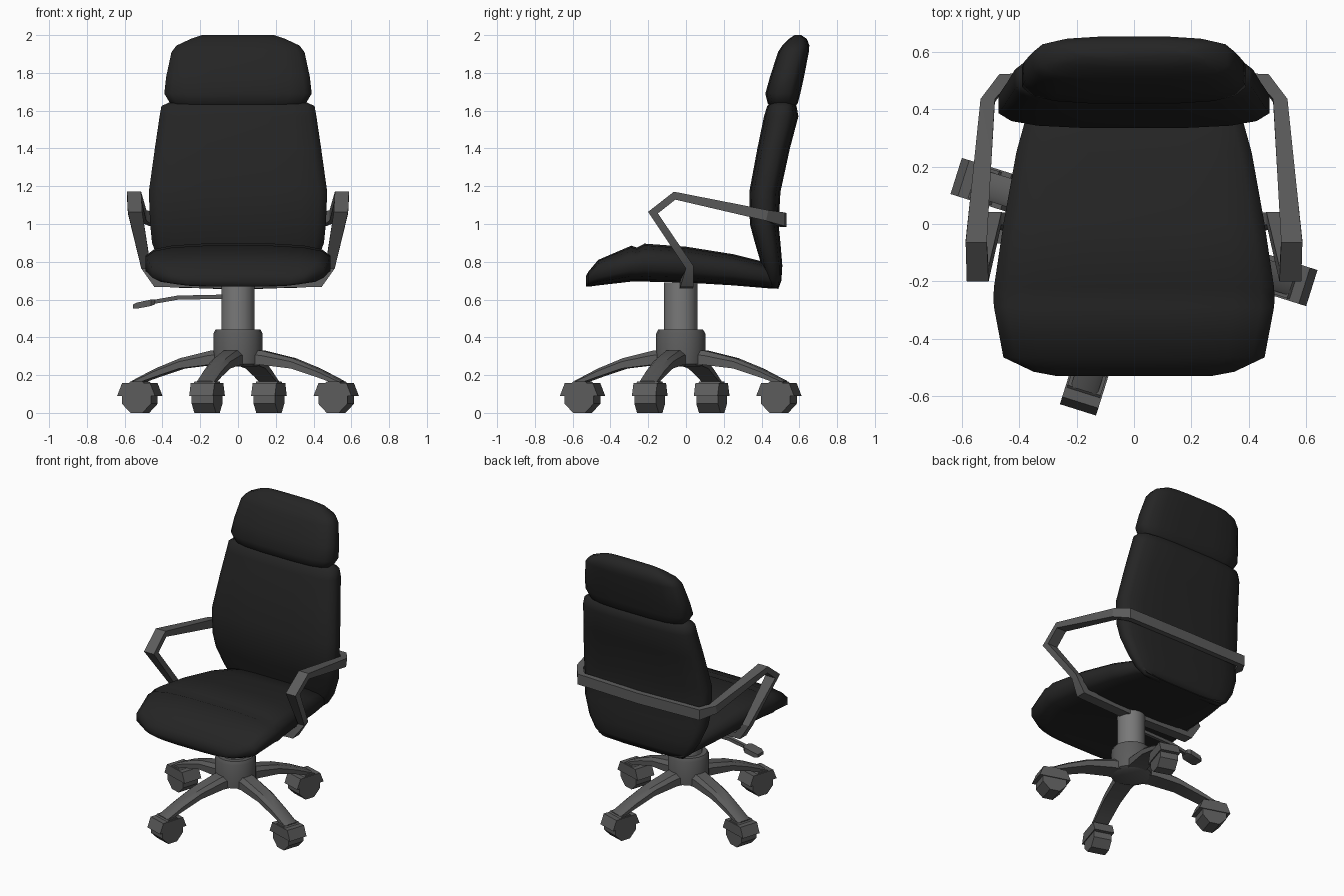
import bpy, bmesh, math
from mathutils import Vector, Matrix

if "Cube" in bpy.data.objects:
    bpy.data.objects.remove(bpy.data.objects["Cube"])


def material(name, v):
    m = bpy.data.materials.new(name)
    m.diffuse_color = (v, v, v, 1)
    m.use_nodes = True
    m.node_tree.nodes["Principled BSDF"].inputs["Base Color"].default_value = m.diffuse_color
    return m


FABRIC = material("black fabric", 0.018)
FRAME = material("dark grey plastic", 0.105)
STEEL = material("grey steel", 0.19)
CY = -0.028  # centre of the base along y


def loft(name, rings, mat, angle=40, caps=True, matrix=None):
    """Skin a list of equal-length point rings into one object."""
    bm = bmesh.new()
    vs = [[bm.verts.new(p) for p in r] for r in rings]
    n = len(rings[0])
    for a, b in zip(vs, vs[1:]):
        for i in range(n):
            j = (i + 1) % n
            bm.faces.new((a[i], a[j], b[j], b[i]))
    if caps:
        bm.faces.new(vs[0])
        bm.faces.new(vs[-1])
    bmesh.ops.recalc_face_normals(bm, faces=bm.faces)
    if matrix:
        bm.transform(matrix)
    me = bpy.data.meshes.new(name)
    bm.to_mesh(me)
    bm.free()
    me.materials.append(mat)
    ob = bpy.data.objects.new(name, me)
    bpy.context.collection.objects.link(ob)
    bpy.ops.object.select_all(action='DESELECT')
    ob.select_set(True)
    bpy.context.view_layer.objects.active = ob
    bpy.ops.object.shade_smooth_by_angle(angle=math.radians(angle))
    return ob


def oval(w, lo, hi, n=16, e=0.6):
    """Rounded-box cross-section: half width w, from lo to hi."""
    pts = []
    for i in range(n):
        a = 2 * math.pi * (i + 0.5) / n
        c, s = math.cos(a), math.sin(a)
        pts.append((w * math.copysign(abs(c) ** e, c) / 0.988,
                    (lo + hi) / 2 + (hi - lo) / 2 * math.copysign(abs(s) ** e, s) / 0.988))
    return pts


def turned(name, profile, mat, n=16):
    """Lathe (radius, z) points around the base centre."""
    return loft(name, [[(r * math.cos(2 * math.pi * i / n), CY + r * math.sin(2 * math.pi * i / n), z)
                        for i in range(n)] for r, z in profile], mat)


def box_ring(c, u, v):
    c, u, v = Vector(c), Vector(u), Vector(v)
    return [c + u + v, c - u + v, c - u - v, c + u - v]


# Seat: sections along y as (y, half width, bottom, top)
seat = [(-0.53, 0.27, 0.67, 0.725), (-0.515, 0.35, 0.668, 0.75), (-0.465, 0.455, 0.675, 0.81),
        (-0.29, 0.488, 0.695, 0.885), (-0.26, 0.49, 0.695, 0.875), (-0.22, 0.488, 0.695, 0.896),
        (0.0, 0.455, 0.69, 0.88), (0.25, 0.41, 0.675, 0.84), (0.43, 0.36, 0.66, 0.795),
        (0.49, 0.33, 0.657, 0.74)]
loft("seat", [[(x, y, z) for x, z in oval(w, b, t)] for y, w, b, t in seat], FABRIC, 80)

# Backrest and headrest: sections along z as (z, half width, front, back)
back = [(0.66, 0.31, 0.45, 0.49), (0.70, 0.36, 0.425, 0.505), (0.78, 0.41, 0.40, 0.51),
        (0.90, 0.455, 0.365, 0.50), (1.0, 0.465, 0.338, 0.49), (1.17, 0.472, 0.335, 0.50),
        (1.4, 0.44, 0.378, 0.55), (1.57, 0.415, 0.413, 0.595), (1.625, 0.405, 0.43, 0.585),
        (1.645, 0.36, 0.455, 0.56)]
head = [(1.615, 0.32, 0.455, 0.57), (1.64, 0.36, 0.432, 0.592), (1.69, 0.39, 0.42, 0.605),
        (1.78, 0.38, 0.445, 0.625), (1.91, 0.352, 0.487, 0.65), (1.945, 0.325, 0.51, 0.653),
        (1.98, 0.25, 0.545, 0.64), (2.0, 0.19, 0.575, 0.61)]
for name, secs in (("backrest", back), ("headrest", head)):
    loft(name, [[(x, y, z) for x, y in oval(w, f, b)] for z, w, f, b in secs], FABRIC, 80)

# Arm loop: under the seat, up, over the armrest and behind the back (centre, half width, half thickness)
arm = [((0, 0, 0.675), (0, 0, -0.018), (0, 0.035, 0)),
       ((0.425, 0.005, 0.685), (0.018, 0, -0.018), (0, 0.035, 0)),
       ((0.487, 0.02, 0.77), (0.025, 0, 0), (0, 0.021, 0.006)),
       ((0.545, -0.175, 1.06), (0.038, 0, 0), (0, 0.026, -0.004)),
       ((0.55, -0.06, 1.15), (0.037, 0, 0), (0, 0.004, -0.021)),
       ((0.51, 0.43, 1.045), (0.025, 0, 0), (0, -0.006, -0.028)),
       ((0.455, 0.505, 1.025), (0.014, 0.018, 0), (0, 0, -0.036)),
       ((0, 0.515, 1.02), (0, 0.018, 0), (0, 0, -0.036))]
arms = loft("arm_loop", [box_ring(*s) for s in arm], FRAME, 25, caps=False)
arms.modifiers.new("mirror", 'MIRROR')

# Central column and hub
turned("gas_column", [(0.088, 0.42), (0.088, 0.69)], STEEL)
turned("hub", [(0.10, 0.245), (0.13, 0.26), (0.13, 0.42), (0.118, 0.442)], FRAME)

# Height lever
rod = [(0, 0.617), (-0.32, 0.61), (-0.45, 0.587)]
loft("lever_rod", [box_ring((x, CY, z), (0, 0.011, 0), (0, 0, 0.011)) for x, z in rod], FRAME, 25)
paddle = [(-0.44, 0.587, 0.025, 0.012), (-0.46, 0.583, 0.04, 0.017),
          (-0.535, 0.568, 0.04, 0.016), (-0.555, 0.564, 0.03, 0.01)]
loft("lever_paddle", [box_ring((x, CY, z), (0, w, 0), (0, 0, h)) for x, z, w, h in paddle], FRAME, 25)

# Four legs with casters, built along +x then turned into place
leg = [(0.04, 0.25, 0.335, 0.065), (0.14, 0.255, 0.33, 0.06), (0.31, 0.235, 0.29, 0.055),
       (0.45, 0.19, 0.235, 0.05), (0.58, 0.145, 0.17, 0.048)]
hood = [(-0.105, 0.09), (-0.078, 0.157), (0.078, 0.157), (0.105, 0.09)]
R = 0.545
for k in range(4):
    m = Matrix.Translation((0, CY, 0)) @ Matrix.Rotation(math.radians(-17.5 + 90 * k), 4, 'Z')
    loft(f"leg_{k + 1}", [[(x, -w, b), (x, w, b), (x, w, (b + 2 * t) / 3), (x, w * 0.6, t),
                          (x, -w * 0.6, t), (x, -w, (b + 2 * t) / 3)] for x, b, t, w in leg],
         FRAME, 30, matrix=m)
    loft(f"caster_hood_{k + 1}", [[(R + x, y, z) for x, z in hood] for y in (-0.066, 0.066)],
         FRAME, 25, matrix=m)
    wheel = [(R + 0.087 * math.cos(a), 0.083 + 0.09 * math.sin(a))
             for a in (math.pi * (i + 0.5) / 4 for i in range(8))]
    loft(f"caster_wheel_{k + 1}", [[(x, y, z) for x, z in wheel] for y in (-0.06, 0.06)],
         FRAME, 25, matrix=m)
